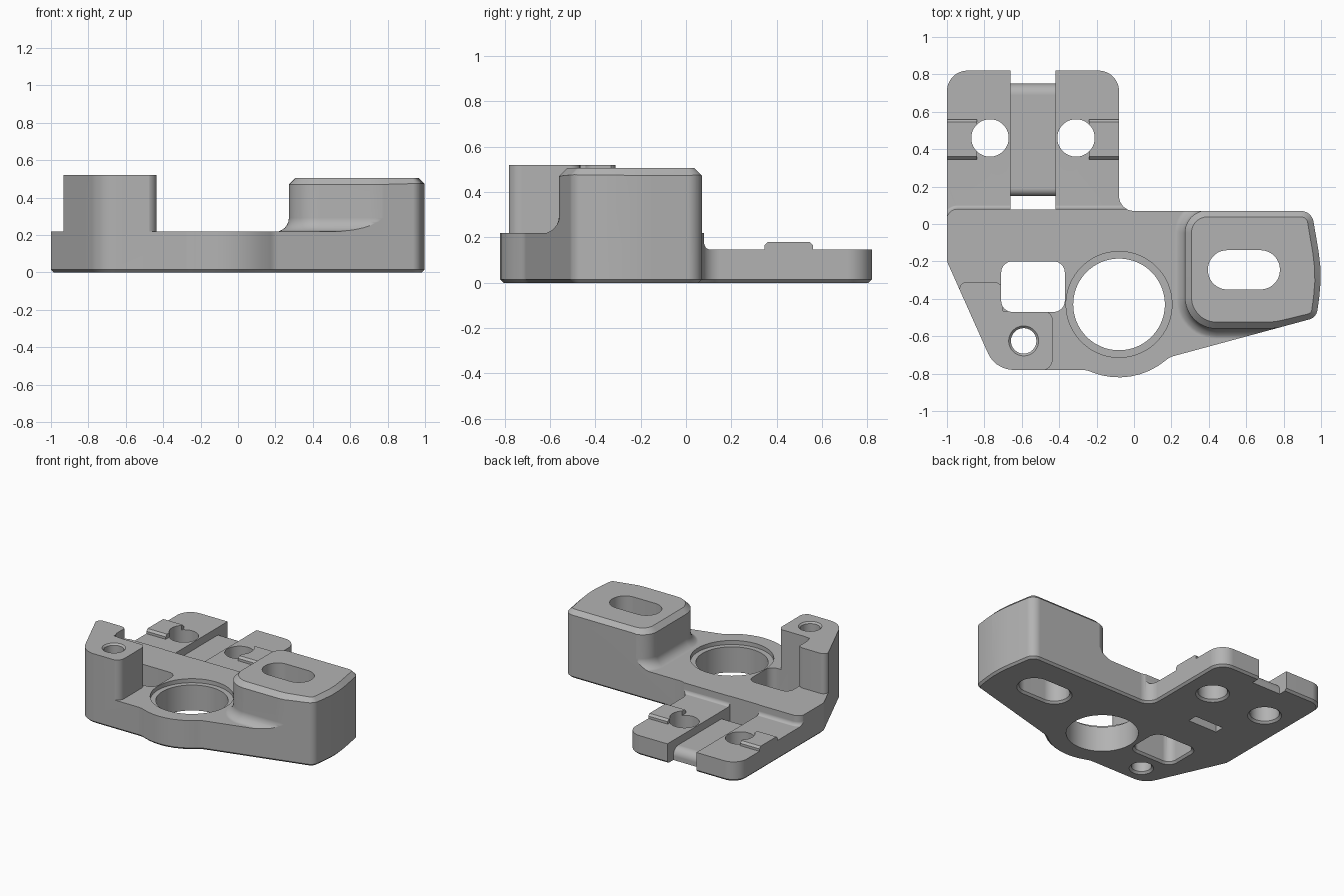
import bpy, bmesh, math
from mathutils import Vector, Matrix

cube = bpy.data.objects.get("Cube")
if cube:
    bpy.data.objects.remove(cube, do_unlink=True)

grey = bpy.data.materials.new("machined grey")
grey.use_nodes = True
colour = (0.45, 0.45, 0.45, 1)
grey.diffuse_color = colour
grey.node_tree.nodes["Principled BSDF"].inputs["Base Color"].default_value = colour


def rounded(corners):
    """Counter-clockwise outline from (x, y, optional corner radius)."""
    out, n = [], len(corners)
    for i, c in enumerate(corners):
        p = Vector(c[:2])
        r = c[2] if len(c) > 2 else 0
        if r == 0:
            out.append(p)
            continue
        u = (Vector(corners[i - 1][:2]) - p).normalized()
        v = (Vector(corners[(i + 1) % n][:2]) - p).normalized()
        half = u.angle(v) / 2
        centre = p + (u + v).normalized() * r / math.sin(half)
        a = p + u * r / math.tan(half) - centre
        b = p + v * r / math.tan(half) - centre
        phi = math.pi - 2 * half
        steps = max(3, round(phi / 0.13))
        for k in range(steps + 1):
            t = k / steps
            out.append(centre + (a * math.sin((1 - t) * phi) + b * math.sin(t * phi)) / math.sin(phi))
    return out


def circle(x, y, r, n=64):
    return [Vector((x + r * math.cos(2 * math.pi * k / n), y + r * math.sin(2 * math.pi * k / n)))
            for k in range(n)]


def box(x0, x1, y0, y1, r=0):
    return rounded([(x0, y0, r), (x1, y0, r), (x1, y1, r), (x0, y1, r)])


def grow(outline, d):
    """Offset an outline outwards by d."""
    out, n = [], len(outline)
    for i, p in enumerate(outline):
        e = (p - outline[i - 1]).normalized()
        f = (outline[(i + 1) % n] - p).normalized()
        a, b = Vector((e.y, -e.x)), Vector((f.y, -f.x))
        out.append(p + (a + b) * d / (1 + a.dot(b)))
    return out


def loft(name, outline, levels, along_x=False):
    """Solid through the outline at each (height, outward offset)."""
    bm = bmesh.new()
    rings = [[bm.verts.new((p.x, p.y, z)) for p in grow(outline, d)] for z, d in levels]
    n = len(outline)
    for lo, hi in zip(rings, rings[1:]):
        for i in range(n):
            j = (i + 1) % n
            bm.faces.new((lo[i], lo[j], hi[j], hi[i]))
    bm.faces.new(rings[0][::-1])
    bm.faces.new(rings[-1])
    if along_x:
        bm.transform(Matrix(((0, 0, 1, 0), (1, 0, 0, 0), (0, 1, 0, 0), (0, 0, 0, 1))))
    mesh = bpy.data.meshes.new(name)
    bm.to_mesh(mesh)
    bm.free()
    ob = bpy.data.objects.new(name, mesh)
    bpy.context.collection.objects.link(ob)
    mesh.materials.append(grey)
    return ob


def combine(target, other, operation):
    mod = target.modifiers.new("combine", 'BOOLEAN')
    mod.operation, mod.object, mod.solver = operation, other, 'EXACT'
    bpy.context.view_layer.objects.active = target
    bpy.ops.object.modifier_apply(modifier=mod.name)
    bpy.data.objects.remove(other, do_unlink=True)


def cove(z, r, steps=6):
    """Levels for a concave fillet rising from height z."""
    angles = [math.pi / 2 * k / steps for k in range(steps + 1)]
    return [(z + r * (1 - math.cos(a)), r * (1 - math.sin(a))) for a in angles]


# Overall outline as a tall prism with a chamfered foot
bracket = loft("mounting_bracket", rounded([
    (-1, .82, .11), (-1, -.2, .05), (-.741, -.78, .15), (-.256, -.78, .12),
    (-.009, -.879, .39), (.19, -.712, .1), (.975, -.5, .06), (1.008, -.27, .8),
    (.95, .07, .07), (-.08, .07, .08), (-.08, .82, .11)]),
    [(0, -.015), (.015, 0), (.7, 0)])

# Height envelope: rear slab, front slab, pad, boss and locating ribs
envelope = loft("envelope", box(-1.5, 1.5, -1.4, 1.5), [(-.5, 0), (.147, 0)])
front_slab = loft("front_slab", rounded([
    (-1.003, .08, .06), (-1.003, -1.5), (1.5, -1.5), (1.5, .08)]),
    [(-.3, .03)] + cove(.145, .03) + [(.22, 0)])
pad = loft("raised_pad", rounded([
    (.272, .073, .12), (.272, -.56, .17), (.753, -.56, .4), (.98, -.505, .06),
    (1.011, -.27, .8), (.953, .073, .07)]),
    [(.05, .075)] + cove(.217, .075) + [(.47, 0), (.505, -.035)])
boss = loft("corner_boss", rounded([
    (-.955, -.31, .04), (-.745, -.783), (-.435, -.783, .06), (-.435, -.465, .05),
    (-.7, -.465), (-.7, -.31, .05)]), [(.06, 0), (.52, 0)])
for part in (front_slab, pad, boss):
    combine(envelope, part, 'UNION')
rib_profile = rounded([(.345, .07), (.56, .07), (.56, .165), (.545, .18), (.36, .18), (.345, .165)])
for x0, x1 in ((-1.4, -.84), (-.24, .4)):
    combine(envelope, loft("rib", rib_profile, [(x0, 0), (x1, 0)], True), 'UNION')
combine(bracket, envelope, 'INTERSECT')

# Strap channel with a rounded bridge between two through slots
strap = rounded([(.077, -.1), (.15, -.1), (.15, .09, .04), (.75, .09, .06), (.75, -.1),
                 (.9, -.1), (.9, .3), (.077, .3)][::1])
combine(bracket, loft("strap_cut", strap, [(-.66, 0), (-.42, 0)], True), 'DIFFERENCE')

# Through openings with a small chamfer underneath
foot = [(-.1, .015), (0, .015), (.015, 0)]
openings = [
    (box(-.71, -.37, -.47, -.2, .06), foot + [(.8, 0)]),
    (box(.395, .78, -.35, -.14, .104), foot + [(.8, 0)]),
    (circle(-.77, .46, .1), foot + [(.8, 0)]),
    (circle(-.31, .46, .1), foot + [(.8, 0)]),
    (circle(-.59, -.625, .068), foot + [(.508, 0), (.52, .012), (.8, .012)]),
    (circle(-.08, -.43, .245, 96), [(-.1, 0), (.19, 0), (.19, .038), (.8, .038)]),
]
for outline, levels in openings:
    combine(bracket, loft("opening", outline, levels), 'DIFFERENCE')

# Smooth curved walls, crisp edges
bpy.ops.object.select_all(action='DESELECT')
bracket.select_set(True)
bpy.context.view_layer.objects.active = bracket
bpy.ops.object.shade_smooth_by_angle(angle=math.radians(28))
weighted = bracket.modifiers.new("weighted normals", 'WEIGHTED_NORMAL')
weighted.keep_sharp = True
